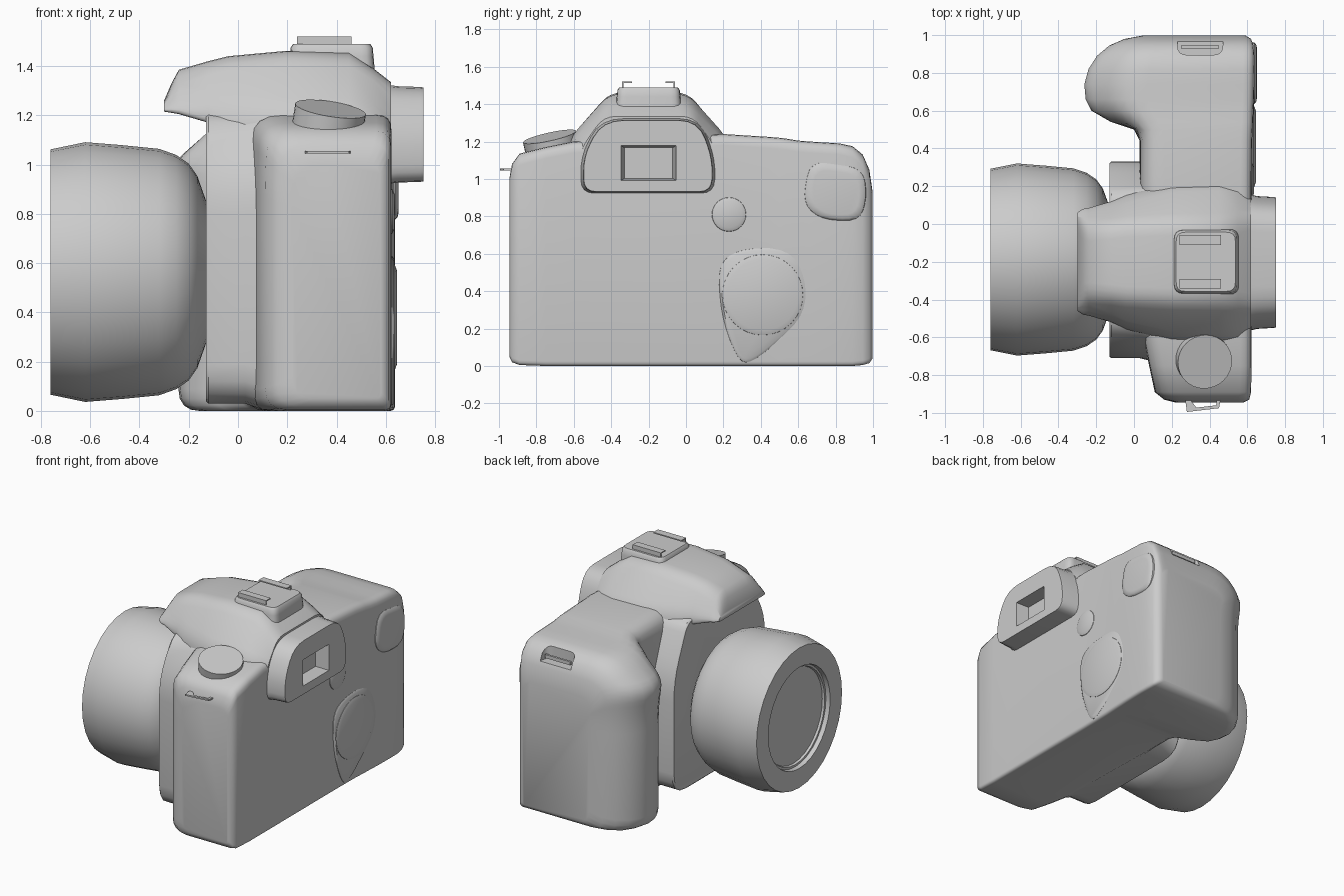
import bpy, bmesh
from math import sin, cos, pi, radians
from mathutils import Vector


def fillet(points, radii, n=4):
    """Round the corners of a closed 2D polygon; always n+1 points per corner."""
    if not isinstance(radii, (list, tuple)):
        radii = [radii] * len(points)
    pts = [Vector(p) for p in points]
    out = []
    for i, p in enumerate(pts):
        a, b = pts[i - 1] - p, pts[(i + 1) % len(pts)] - p
        s = p + a.normalized() * min(radii[i], a.length * 0.48)
        e = p + b.normalized() * min(radii[i], b.length * 0.48)
        for k in range(n + 1):
            t = k / n
            out.append(s * (1 - t) ** 2 + p * 2 * t * (1 - t) + e * t * t)
    return out


def scaled(points, f):
    c = sum((Vector(p) for p in points), Vector((0, 0))) / len(points)
    return [c + (Vector(p) - c) * f for p in points]


def along_x(x, points):
    return [(x, p[0], p[1]) for p in points]


def circle(y, z, r, n=32, squash=1.0):
    return [(y + squash * r * cos(2 * pi * i / n), z + r * sin(2 * pi * i / n)) for i in range(n)]


def loft(name, rings, angle=40):
    """Skin a list of rings with equal point counts and cap both ends."""
    bm = bmesh.new()
    vr = [[bm.verts.new(p) for p in ring] for ring in rings]
    n = len(vr[0])
    for a, b in zip(vr, vr[1:]):
        for i in range(n):
            j = (i + 1) % n
            bm.faces.new((a[i], a[j], b[j], b[i]))
    bm.faces.new(vr[0][::-1])
    bm.faces.new(vr[-1])
    bmesh.ops.recalc_face_normals(bm, faces=bm.faces)
    me = bpy.data.meshes.new(name)
    bm.to_mesh(me)
    bm.free()
    ob = bpy.data.objects.new(name, me)
    bpy.context.collection.objects.link(ob)
    smooth(ob, angle)
    return ob


def smooth(ob, angle=40):
    bpy.ops.object.select_all(action='DESELECT')
    ob.select_set(True)
    bpy.context.view_layer.objects.active = ob
    bpy.ops.object.shade_smooth_by_angle(angle=radians(angle))


def box(name, lo, hi, r=0.0):
    rect = fillet([(lo[0], lo[1]), (hi[0], lo[1]), (hi[0], hi[1]), (lo[0], hi[1])], r) if r else \
        [(lo[0], lo[1]), (hi[0], lo[1]), (hi[0], hi[1]), (lo[0], hi[1])]
    return loft(name, [[(p[0], p[1], z) for p in rect] for z in (lo[2], hi[2])], 30)


def cut(target, cutter, angle=40):
    mod = target.modifiers.new("cut", 'BOOLEAN')
    mod.operation, mod.solver, mod.object = 'DIFFERENCE', 'EXACT', cutter
    bpy.ops.object.select_all(action='DESELECT')
    target.select_set(True)
    bpy.context.view_layer.objects.active = target
    bpy.ops.object.modifier_apply(modifier=mod.name)
    bpy.data.objects.remove(cutter)
    smooth(target, angle)


# Body with hand grip: side sections lofted along y
# (y, grip front x, bulge z, top front x, back x, bottom z, top z)
stations = [
    (-0.945, 0.22, 0.85, 0.24, 0.58, 0.05, 1.00),
    (-0.930, 0.16, 0.90, 0.18, 0.61, 0.02, 1.08),
    (-0.890, 0.11, 0.95, 0.12, 0.62, 0.005, 1.135),
    (-0.750, 0.08, 0.98, 0.09, 0.622, 0.0, 1.17),
    (-0.600, 0.05, 1.00, 0.06, 0.622, 0.0, 1.20),
    (0.200, 0.03, 1.00, 0.04, 0.622, 0.0, 1.24),
    (0.440, 0.03, 1.00, 0.04, 0.625, 0.0, 1.225),
    (0.500, 0.00, 1.00, 0.03, 0.628, 0.0, 1.22),
    (0.540, -0.13, 1.00, 0.01, 0.63, 0.0, 1.215),
    (0.600, -0.235, 1.00, -0.03, 0.632, 0.0, 1.205),
    (0.660, -0.265, 1.00, -0.05, 0.635, 0.0, 1.20),
    (0.740, -0.272, 1.00, -0.05, 0.637, 0.0, 1.195),
    (0.820, -0.25, 1.00, -0.04, 0.638, 0.0, 1.19),
    (0.890, -0.205, 1.00, -0.02, 0.637, 0.0, 1.175),
    (0.945, -0.14, 0.99, 0.00, 0.632, 0.005, 1.13),
    (0.980, -0.06, 0.96, 0.03, 0.62, 0.015, 1.05),
    (0.998, 0.04, 0.85, 0.08, 0.59, 0.04, 0.93),
]
rings = []
for y, xg, zb, xs, x1, z0, z1 in stations:
    low = xg + 0.03 * (y > 0.52)
    sec = fillet([(low, z0), (low, 0.80), (xg, zb), (xs, z1), (x1, z1), (x1, z0)],
                 [0.09, 0.10, 0.07, 0.12, 0.06, 0.025])
    rings.append([(p.x, y, p.y) for p in sec])
body = loft("camera_body", rings, 50)

# Strap recess on the grip side, with its bar
cut(body, box("recess_cutter", (0.23, 0.895, 1.08), (0.47, 1.08, 1.25), 0.05), 50)
box("strap_bar_right", (0.25, 0.93, 1.10), (0.45, 0.945, 1.125))

# Lens mount block, flaring a little where it meets the body
mount = [(-0.71, 0.03), (0.33, 0.03), (0.33, 0.85), (0.17, 1.22), (-0.55, 1.21), (-0.71, 0.95)]
mp = fillet(mount, [0.16, 0.16, 0.15, 0.08, 0.08, 0.15])
loft("mount_block", [along_x(0.2, scaled(mp, 1.04)), along_x(0.09, scaled(mp, 1.03)),
                     along_x(0.03, mp), along_x(-0.12, mp), along_x(-0.13, scaled(mp, 0.985))])

# Lens barrel with stepped front recess, lathed around x
lens_profile = [(-0.10, 0.25), (-0.13, 0.29), (-0.165, 0.39), (-0.20, 0.44), (-0.25, 0.475),
                (-0.32, 0.50), (-0.47, 0.515), (-0.62, 0.527), (-0.76, 0.498), (-0.76, 0.36),
                (-0.73, 0.355), (-0.73, 0.34), (-0.715, 0.335)]
loft("lens", [along_x(x, circle(-0.188, 0.564, r, squash=0.965)) for x, r in lens_profile], 35)

# Viewfinder hump: (x, base half-width, base z, shoulder z, top half-width, top z)
hump = [
    (-0.30, 0.26, 1.215, 1.23, 0.22, 1.26),
    (-0.27, 0.28, 1.21, 1.235, 0.19, 1.33),
    (-0.24, 0.285, 1.205, 1.235, 0.18, 1.385),
    (-0.12, 0.32, 1.17, 1.235, 0.19, 1.42),
    (-0.04, 0.36, 1.05, 1.225, 0.20, 1.44),
    (0.20, 0.42, 1.00, 1.21, 0.21, 1.462),
    (0.45, 0.43, 1.00, 1.21, 0.21, 1.455),
    (0.55, 0.42, 1.00, 1.19, 0.22, 1.39),
    (0.62, 0.37, 1.00, 1.15, 0.24, 1.335),
]
rings = []
for x, wb, z0, zm, wt, z1 in hump:
    half = [(wb, z0), (wb, zm), (wt, z1)]
    sec = half + [(-w, z) for w, z in half[::-1]]
    rings.append(along_x(x, [(p.x - 0.2, p.y) for p in fillet(sec, [0.02, 0.08, 0.07, 0.07, 0.08, 0.02])]))
loft("viewfinder_hump", rings, 45)

# Eyepiece with rectangular window
eye = fillet([(-0.55, 0.93), (0.14, 0.93), (0.145, 1.10), (0.07, 1.315), (-0.45, 1.315), (-0.55, 1.12)],
             [0.07, 0.07, 0.08, 0.11, 0.12, 0.08])
eyepiece = loft("eyepiece", [along_x(0.5, scaled(eye, 1.08)), along_x(0.60, scaled(eye, 1.05)),
                             along_x(0.65, scaled(eye, 1.015)), along_x(0.74, eye),
                             along_x(0.753, scaled(eye, 0.99))])
win = [(-0.35, 0.99), (-0.05, 0.99), (-0.05, 1.18), (-0.35, 1.18)]
cut(eyepiece, loft("window_cutter", [along_x(0.66, scaled(win, 0.86)), along_x(0.77, win)]))

# Accessory shoe: raised base and two L-shaped rails
base = fillet([(0.21, -0.37), (0.55, -0.37), (0.55, -0.03), (0.21, -0.03)], 0.05)
loft("shoe_base", [[(p.x, p.y, z) for p in scaled(base, f)]
                   for z, f in ((1.36, 1.04), (1.44, 1.0), (1.475, 0.98), (1.49, 0.92))])
for side, s in (("left", -1), ("right", 1)):
    ell = [(0.142, 1.48), (0.142, 1.52), (0.09, 1.52), (0.09, 1.512), (0.134, 1.512), (0.134, 1.48)]
    rail = [(-0.2 + s * y, z) for y, z in ell]
    loft("shoe_rail_" + side, [along_x(0.24, rail), along_x(0.46, rail)], 30)

# Tilted mode dial on the left shoulder
dial = loft("mode_dial", [[(x, y, z) for x, y in circle(0, 0, r)]
                          for z, r in ((-0.037, 0.145), (0.037, 0.145))])
dial.location = (0.37, -0.722, 1.19)
dial.rotation_mode = 'QUATERNION'
dial.rotation_quaternion = Vector((0, 0, 1)).rotation_difference(Vector((0.16, -0.22, 1)))

# Thin strap loop on the left end
loop = [(0.27, -0.92), (0.28, -0.995), (0.45, -0.975), (0.46, -0.92),
        (0.44, -0.92), (0.435, -0.96), (0.33, -0.972), (0.29, -0.92)]
loft("strap_loop_left", [[(x, y, z) for x, y in loop] for z in (1.045, 1.055)], 30)

# Back controls: sculpted pad, thumb wheel, small button, thumb rest
pad = fillet([(0.28, 0.02), (0.19, 0.26), (0.17, 0.55), (0.30, 0.63), (0.57, 0.63), (0.66, 0.45),
              (0.64, 0.26), (0.36, 0.02)], 0.12)
loft("control_pad", [along_x(x, scaled(pad, f)) for x, f in ((0.60, 1.02), (0.625, 1.0), (0.634, 0.95))])
loft("thumb_wheel", [along_x(x, circle(0.41, 0.38, r)) for x, r in ((0.62, 0.22), (0.636, 0.215), (0.645, 0.19))])
loft("back_button", [along_x(x, circle(0.23, 0.81, r)) for x, r in ((0.60, 0.10), (0.626, 0.09), (0.635, 0.07))])
rest = fillet([(0.62, 0.87), (0.72, 0.78), (0.93, 0.77), (0.97, 0.90), (0.95, 1.06), (0.66, 1.10)], 0.09)
loft("thumb_rest", [along_x(x, scaled(rest, f)) for x, f in ((0.60, 1.02), (0.638, 0.98), (0.648, 0.90), (0.652, 0.75))])
